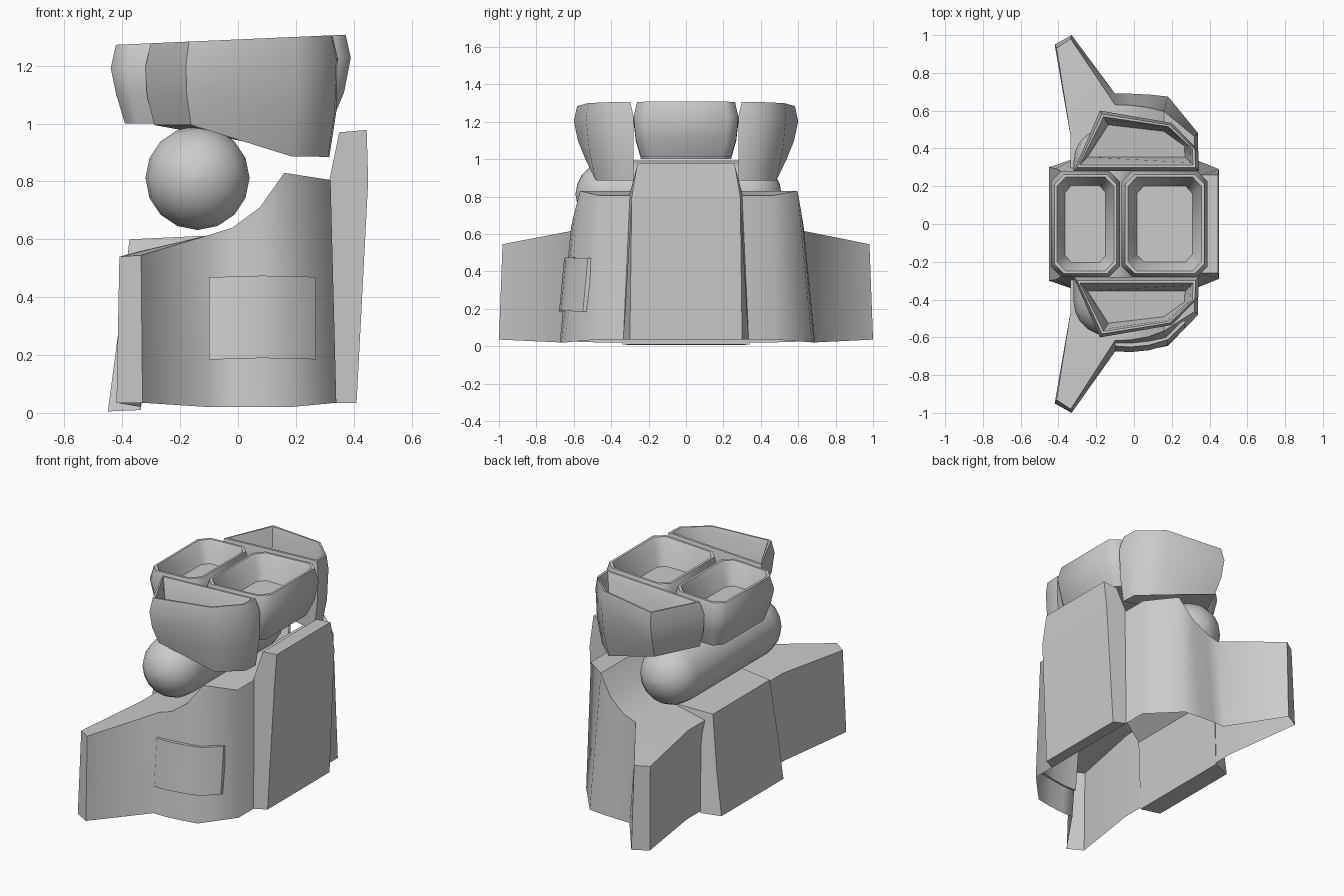
import bpy, bmesh, math
from mathutils import Vector

if "Cube" in bpy.data.objects:
    bpy.data.objects.remove(bpy.data.objects["Cube"])


def make(name, verts, faces, smooth=None):
    me = bpy.data.meshes.new(name)
    me.from_pydata([tuple(v) for v in verts], [], faces)
    bm = bmesh.new()
    bm.from_mesh(me)
    bmesh.ops.remove_doubles(bm, verts=bm.verts, dist=1e-4)
    bmesh.ops.recalc_face_normals(bm, faces=bm.faces)
    bm.to_mesh(me)
    bm.free()
    ob = bpy.data.objects.new(name, me)
    bpy.context.collection.objects.link(ob)
    if smooth:
        bpy.ops.object.select_all(action='DESELECT')
        ob.select_set(True)
        bpy.context.view_layer.objects.active = ob
        bpy.ops.object.shade_smooth_by_angle(angle=math.radians(smooth))
    return ob


def loft(name, rings, smooth=None):
    """Skin closed rings of equal length and cap both ends."""
    n = len(rings[0])
    verts = [v for r in rings for v in r]
    faces = [list(range(n)), list(range((len(rings) - 1) * n, len(rings) * n))]
    for k in range(len(rings) - 1):
        for i in range(n):
            j = (i + 1) % n
            faces.append([k * n + i, k * n + j, (k + 1) * n + j, (k + 1) * n + i])
    return make(name, verts, faces, smooth)


# Hollow base: stations along x with the deck height, then the swept wing
xs = [(0.34, 0.32, 0.805), (0.18, 0.16, 0.83), (0.08, 0.075, 0.71),
      (-0.02, -0.02, 0.64), (-0.10, -0.10, 0.615),
      (-0.33, -0.335, 0.545), (-0.42, -0.41, 0.54), (-0.335, -0.335, 0.56)]
y_by_side = {-1: [0.48, 0.645, 0.665, 0.675, 0.675, 1.0, 0.95, 0.47],
             1: [0.48, 0.675, 0.685, 0.69, 0.69, 1.0, 0.95, 0.47]}
verts = []
for s in (-1, 1):
    for i, (xb, xt, z) in enumerate(xs):
        y = y_by_side[s][i]
        lean = 0.035 if i in (5, 6) else (0.02 if i in (0, 7) else 0.095)
        low = 0.035 if i in (0, 5, 6) else 0.02
        verts += [(xb, s * y, low), (xt, s * (y - lean * z), z)]
n = len(xs) * 2
faces = []
for o in (0, n):
    for i in range(len(xs) - 1):
        faces.append([o + 2 * i, o + 2 * i + 2, o + 2 * i + 3, o + 2 * i + 1])
    faces.append([o + 9, o + 11, o + 13, o + 15])          # wing top
for i in range(4):                                         # deck
    faces.append([2 * i + 1, 2 * i + 3, n + 2 * i + 3, n + 2 * i + 1])
faces += [[9, 15, n + 15, n + 9], [0, 1, n + 1, n], [14, 15, n + 15, n + 14]]
make("base_shell", verts, faces, 62)

# Front and back armour slabs
front = [(0.41, 0.30, 0.035), (0.45, 0.29, 0.80), (0.445, 0.26, 0.978),
         (0.35, 0.26, 0.97), (0.315, 0.305, 0.80), (0.34, 0.335, 0.035)]
loft("front_slab", [[(x, s * y, z) for x, y, z in front] for s in (-1, 1)])
back = [(-0.45, 0.30, 0.005), (-0.415, 0.295, 0.27), (-0.375, 0.275, 0.60),
        (-0.12, 0.30, 0.612), (-0.32, 0.34, 0.45), (-0.335, 0.34, 0.01)]
loft("back_slab", [[(x, s * y, z) for x, y, z in back] for s in (-1, 1)])

# Thin curved plate on the -y side
line = [(-0.10, 0.682), (-0.02, 0.687), (0.08, 0.677), (0.18, 0.648), (0.27, 0.56)]
rings = []
for x, y in line:
    rings.append([(x, -y + d + 0.095 * (z - 0.1), z - 0.03 * abs(x - 0.1))
                  for d, z in ((0, 0.19), (0, 0.475), (0.03, 0.475), (0.03, 0.19))])
loft("side_plate", rings, 42)

# Capsule lying along y
R, half, cy = 0.18, 0.37, -0.04
prof = [(-half - R * math.cos(a), R * math.sin(a))
        for a in [math.radians(t) for t in (2, 18, 36, 54, 72, 90)]]
prof += [(-y, r) for y, r in reversed(prof)]
loft("roller", [[(-0.14 + r * math.cos(t), cy + y, 0.812 + r * math.sin(t))
                 for t in [2 * math.pi * k / 16 for k in range(16)]]
                for y, r in prof], 40)


# Open cups with a rim and a sunken floor
def top_z(x):
    return 1.291 + 0.044 * x


def slope_z(x):
    t = min(1, max(0, (x + 0.15) / 0.34))
    return 0.995 - 0.11 * t


def cup(name, pts, anchor, low, bottom, floor, inset):
    cx = (min(p[0] for p in pts) + max(p[0] for p in pts)) / 2
    cyy = (min(p[1] for p in pts) + max(p[1] for p in pts)) / 2
    hx = max(p[0] for p in pts) - cx
    hy = max(p[1] for p in pts) - cyy

    def ring(sx, sy, ax, ay, z):
        out = []
        for x, y in pts:
            X, Y = ax + (x - ax) * sx, ay + (y - ay) * sy
            out.append((X, Y, z(X)))
        return out

    def inner(d, z):
        return ring(1 - d / hx, 1 - d / hy, cx, cyy, z)
    ax, ay = anchor
    mid = ((1 + low[0]) / 2 + 0.03, (1 + low[1]) / 2 + 0.03)
    loft(name, [ring(low[0], low[1], ax, ay, bottom),
                ring(mid[0], mid[1], ax, ay, lambda x: (bottom(x) + 1.2) / 2),
                ring(1, 1, ax, ay, lambda x: top_z(x) - 0.08),
                inner(0.018, top_z),
                inner(0.032, top_z),
                inner(0.045, lambda x: top_z(x) - 0.03),
                inner(inset, floor)], 55)


def chamfered(x0, x1, h, c):
    return [(x0 + c, -h), (x1 - c, -h), (x1, -h + c), (x1, h - c),
            (x1 - c, h), (x0 + c, h), (x0, h - c), (x0, -h + c)]


cup("rear_cup", chamfered(-0.44, -0.075, 0.28, 0.055), (-0.25, 0), (0.74, 0.86),
    lambda x: 1.0, lambda x: 1.15, 0.075)
cup("front_cup", chamfered(-0.065, 0.39, 0.28, 0.055), (0.13, 0), (0.76, 0.86),
    lambda x: 1.015, lambda x: 1.15, 0.08)
side = [(-0.32, 0.28), (-0.18, 0.60), (0.20, 0.535), (0.34, 0.39), (0.345, 0.28)]
for s, label in ((-1, "right"), (1, "left")):
    cup(label + "_side_cup", [(x, s * y) for x, y in side], (0.02, s * 0.28),
        (0.91, 0.8), slope_z, lambda x: slope_z(x) + 0.16, 0.075)
